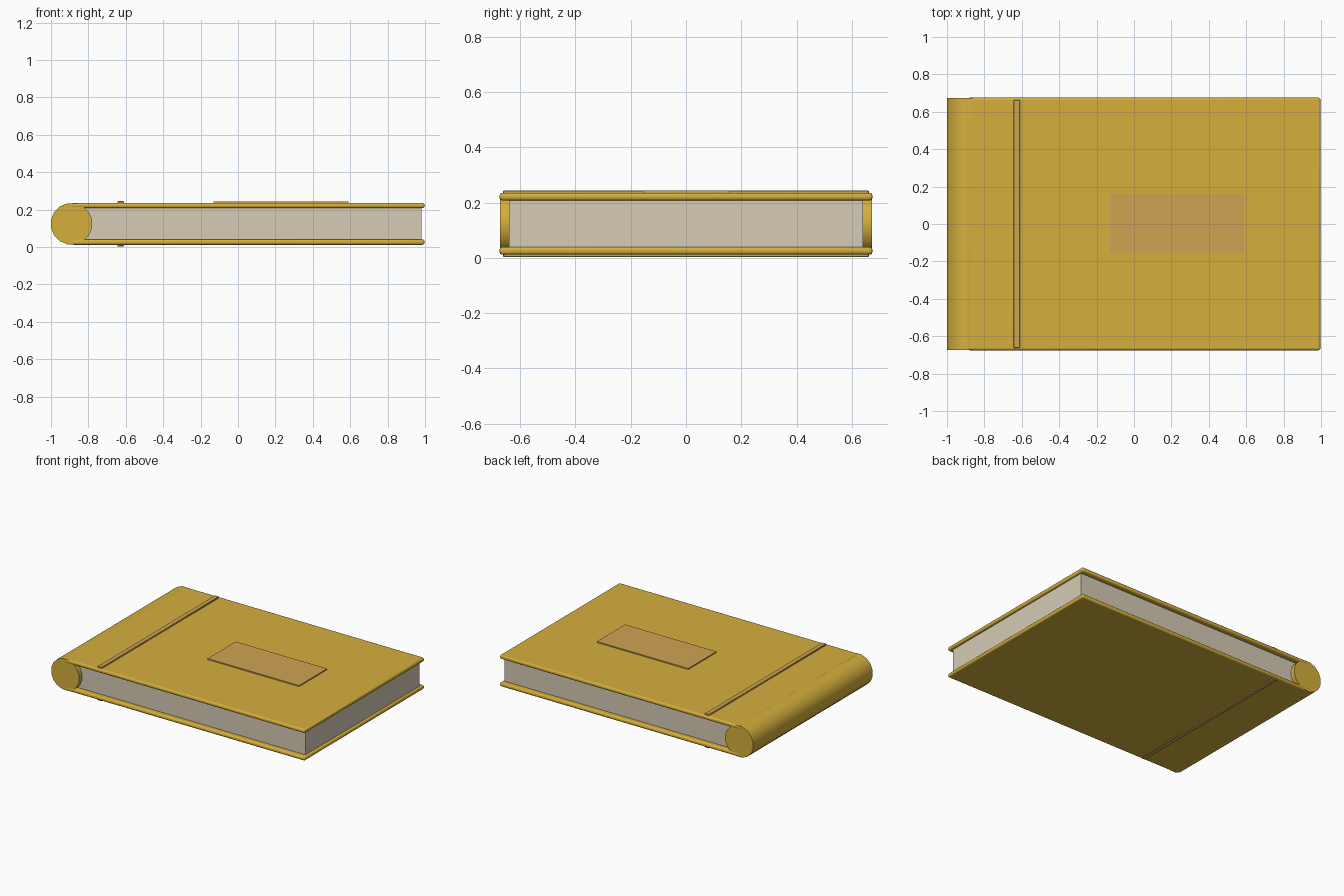
import bpy
import math

cube = bpy.data.objects.get("Cube")
if cube:
    bpy.data.objects.remove(cube, do_unlink=True)


def make_material(name, color):
    mat = bpy.data.materials.new(name)
    mat.use_nodes = True
    mat.diffuse_color = (*color, 1)
    mat.node_tree.nodes["Principled BSDF"].inputs["Base Color"].default_value = (*color, 1)
    return mat


gold = make_material("gold cover", (0.66, 0.43, 0.045))
tan = make_material("tan trim", (0.63, 0.37, 0.085))
paper = make_material("cream paper", (0.67, 0.60, 0.46))


def finish(obj, name, mat, bevel=0.0, segments=1):
    obj.name = name
    obj.data.materials.append(mat)
    if bevel:
        mod = obj.modifiers.new("Bevel", "BEVEL")
        mod.width = bevel
        mod.segments = segments
    bpy.ops.object.shade_smooth_by_angle(angle=math.radians(35))
    return obj


def box(name, low, high, mat, bevel=0.0, segments=1):
    """Box between two opposite corners."""
    center = [(a + b) / 2 for a, b in zip(low, high)]
    bpy.ops.mesh.primitive_cube_add(size=1, location=center)
    obj = bpy.context.object
    obj.scale = [b - a for a, b in zip(low, high)]
    bpy.ops.object.transform_apply(location=False, rotation=False, scale=True)
    return finish(obj, name, mat, bevel, segments)


# Page block
box("pages", (-0.87, -0.64, 0.03), (0.98, 0.64, 0.22), paper)

# Rounded spine, lying along y with a flat facing up
bpy.ops.mesh.primitive_cylinder_add(vertices=16, radius=0.112, depth=1.346,
                                    location=(-0.89, 0, 0.124))
spine = bpy.context.object
spine.rotation_euler = (math.pi / 2, math.pi / 16, 0)
bpy.ops.object.transform_apply(location=False, rotation=True, scale=False)
finish(spine, "spine", gold)

# Matching covers and hinge bands, above and below the pages
for side, cover_z, band_z in (("top", (0.208, 0.236), (0.23, 0.245)),
                              ("bottom", (0.012, 0.04), (0.003, 0.018))):
    box(side + "_cover", (-0.89, -0.675, cover_z[0]), (0.997, 0.675, cover_z[1]),
        gold, 0.011, 3)
    box(side + "_hinge_band", (-0.645, -0.662, band_z[0]), (-0.61, 0.662, band_z[1]),
        tan, 0.003)

# Title plate on the top cover
box("title_plate", (-0.13, -0.156, 0.23), (0.59, 0.16, 0.244), tan)
